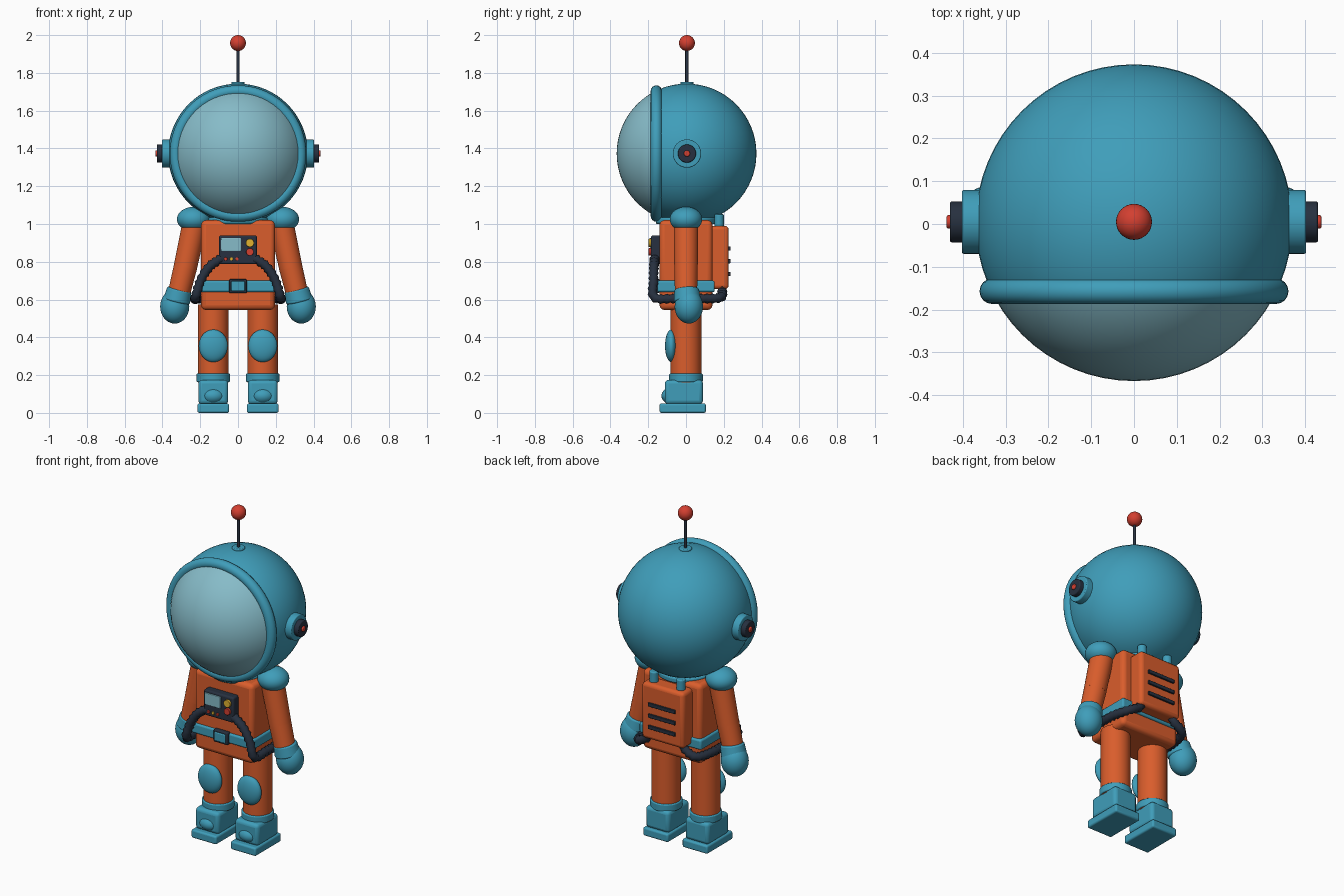
import bpy, bmesh, math
from mathutils import Vector, Matrix

if "Cube" in bpy.data.objects:
    bpy.data.objects.remove(bpy.data.objects["Cube"])


def mat(name, rgb):
    m = bpy.data.materials.new(name)
    m.diffuse_color = (*rgb, 1)
    m.use_nodes = True
    m.node_tree.nodes["Principled BSDF"].inputs["Base Color"].default_value = m.diffuse_color
    return m


TEAL = mat("teal", (0.05, 0.34, 0.49))
ORANGE = mat("orange", (0.70, 0.11, 0.025))
GLASS = mat("glass", (0.24, 0.50, 0.58))
DARK = mat("dark", (0.02, 0.03, 0.05))
RED = mat("red", (0.65, 0.05, 0.03))
YELLOW = mat("yellow", (0.75, 0.45, 0.03))


def finish(name, m, bevel=0, segs=3):
    o = bpy.context.object
    o.name = name
    o.data.materials.append(m)
    bpy.ops.object.shade_smooth_by_angle(angle=math.radians(35))
    if bevel:
        b = o.modifiers.new("bevel", 'BEVEL')
        b.width, b.segments, b.limit_method = bevel, segs, 'ANGLE'
    return o


def box(name, m, x, y, z, bevel=0.01):
    bpy.ops.mesh.primitive_cube_add(size=1)
    o = bpy.context.object
    o.data.transform(Matrix.Diagonal((x[1]-x[0], y[1]-y[0], z[1]-z[0], 1)))
    o.location = [(a[0]+a[1])/2 for a in (x, y, z)]
    return finish(name, m, bevel)


def ball(name, m, loc, r, segs=40):
    bpy.ops.mesh.primitive_uv_sphere_add(segments=segs, ring_count=segs//2, radius=1)
    o = bpy.context.object
    o.data.transform(Matrix.Diagonal((*r, 1)))
    o.location = loc
    return finish(name, m)


def rod(name, m, a, b, r1, r2=None, bevel=0, verts=40):
    a, b = Vector(a), Vector(b)
    bpy.ops.mesh.primitive_cone_add(vertices=verts, radius1=r1, radius2=r1 if r2 is None else r2,
                                    depth=(b-a).length, location=(a+b)/2,
                                    rotation=(b-a).to_track_quat('Z', 'Y').to_euler())
    return finish(name, m, bevel)


def shell(name, m, keep_back):
    # sphere cut at the visor plane
    o = ball(name, m, (0, 0.003, 1.373), (0.37,)*3, 64)
    bm = bmesh.new()
    bm.from_mesh(o.data)
    bmesh.ops.bisect_plane(bm, geom=bm.verts[:]+bm.edges[:]+bm.faces[:], plane_co=(0, -0.16, 0),
                           plane_no=(0, 1, 0), clear_inner=keep_back, clear_outer=not keep_back)
    bm.to_mesh(o.data)
    bm.free()


def hose(name, m, pts, r, step=0.013):
    # smooth path with alternating radius for the ribs
    p = [Vector(q) for q in pts]
    p = [2*p[0]-p[1]] + p + [2*p[-1]-p[-2]]
    fine = []
    for i in range(1, len(p)-2):
        a, b, c, d = p[i-1:i+3]
        for k in range(30):
            t = k/30
            fine.append(0.5*(2*b + (c-a)*t + (2*a-5*b+4*c-d)*t*t + (3*b-a-3*c+d)*t**3))
    path = [fine[0]]
    for q in fine:
        if (q-path[-1]).length >= step:
            path.append(q)
    cu = bpy.data.curves.new(name, 'CURVE')
    cu.dimensions, cu.bevel_depth, cu.bevel_resolution, cu.use_fill_caps = '3D', r, 4, True
    s = cu.splines.new('POLY')
    s.points.add(len(path)-1)
    for i, q in enumerate(path):
        s.points[i].co = (*q, 1)
        s.points[i].radius = 1 if i % 2 else 0.76
    cu.materials.append(m)
    bpy.context.collection.objects.link(bpy.data.objects.new(name, cu))


# helmet, visor and rim
shell("helmet", TEAL, True)
shell("visor", GLASS, False)
bpy.ops.mesh.primitive_torus_add(major_radius=0.331, minor_radius=0.03, major_segments=72,
                                 minor_segments=16, location=(0, -0.157, 1.373),
                                 rotation=(math.pi/2, 0, 0))
finish("visor_rim", TEAL)

# antenna
rod("antenna_base", TEAL, (0, 0.005, 1.72), (0, 0.005, 1.752), 0.035, bevel=0.005)
rod("antenna_rod", DARK, (0, 0.005, 1.74), (0, 0.005, 1.95), 0.009, verts=16)
ball("antenna_tip", RED, (0, 0.005, 1.958), (0.042,)*3, 32)

# torso, collar, belt and buckle
box("torso", ORANGE, (-0.195, 0.195), (-0.14, 0.14), (0.545, 1.02), 0.025)
rod("collar", TEAL, (0, 0, 1.0), (0, 0, 1.035), 0.16, bevel=0.01)
box("belt", TEAL, (-0.206, 0.206), (-0.152, 0.152), (0.64, 0.70), 0.01)
box("buckle_frame", DARK, (-0.047, 0.047), (-0.168, -0.14), (0.634, 0.708), 0.006)
box("buckle_plate", TEAL, (-0.036, 0.036), (-0.174, -0.15), (0.645, 0.697), 0.005)

# chest control panel
box("chest_panel", DARK, (-0.1, 0.1), (-0.185, -0.13), (0.787, 0.94), 0.01)
box("panel_screen", GLASS, (-0.09, 0.016), (-0.191, -0.17), (0.856, 0.926), 0.003)
for n, m, x, z, r in (("dial_top", YELLOW, 0.063, 0.9, 0.022), ("dial_low", RED, 0.063, 0.852, 0.02),
                      ("light_a", RED, -0.065, 0.815, 0.009), ("light_b", YELLOW, -0.035, 0.815, 0.009),
                      ("light_c", RED, -0.005, 0.815, 0.009)):
    rod(n, m, (x, -0.17, z), (x, -0.198 if r > 0.01 else -0.192, z), r, bevel=0.002, verts=24)

# backpack with vents
box("backpack", ORANGE, (-0.14, 0.14), (0.12, 0.226), (0.655, 0.99), 0.02)
for i, z in enumerate((0.735, 0.803, 0.87)):
    box(f"vent_{i}", DARK, (-0.09, 0.09), (0.21, 0.236), (z-0.011, z+0.011), 0.003)

for s, side in ((-1, "left"), (1, "right")):
    # ear pieces
    for n, m, a, b, r in (("ear_pad", TEAL, 0.33, 0.402, 0.075), ("ear_cap", DARK, 0.39, 0.43, 0.048),
                          ("ear_light", RED, 0.42, 0.438, 0.016)):
        rod(f"{side}_{n}", m, (s*a, 0.005, 1.373), (s*b, 0.005, 1.373), r, bevel=0.005)
    # backpack valve and ribbed hose
    rod(f"{side}_valve", TEAL, (s*0.09, 0.175, 0.97), (s*0.09, 0.175, 1.052), 0.025, bevel=0.006)
    hose(f"{side}_hose", DARK, [(s*x, y, z) for x, y, z in (
        (0.085, -0.165, 0.82), (0.15, -0.17, 0.775), (0.198, -0.172, 0.70), (0.225, -0.168, 0.612),
        (0.226, -0.06, 0.605), (0.222, 0.08, 0.605), (0.19, 0.18, 0.61), (0.125, 0.192, 0.645),
        (0.11, 0.19, 0.68))], 0.027)
    # arm
    ball(f"{side}_shoulder", TEAL, (s*0.235, 0, 1.025), (0.088, 0.086, 0.066))
    elbow = (s*0.279, 0, 0.77)
    rod(f"{side}_upper_arm", ORANGE, (s*0.228, 0, 1.01), elbow, 0.065, 0.062)
    ball(f"{side}_elbow", ORANGE, elbow, (0.062,)*3)
    rod(f"{side}_forearm", ORANGE, elbow, (s*0.318, 0, 0.61), 0.062, 0.058)
    rod(f"{side}_cuff", TEAL, (s*0.31, 0.003, 0.655), (s*0.325, 0.008, 0.59), 0.065, 0.072, bevel=0.008)
    ball(f"{side}_glove", TEAL, (s*0.335, 0.015, 0.563), (0.077, 0.075, 0.09))
    # leg
    lx = s*0.131
    rod(f"{side}_leg", ORANGE, (lx, 0, 0.16), (lx, 0, 0.575), 0.081)
    ball(f"{side}_knee_pad", TEAL, (lx, -0.078, 0.355), (0.077, 0.033, 0.086))
    # boot
    rod(f"{side}_boot_cuff", TEAL, (lx, 0, 0.163), (lx, 0, 0.208), 0.089, bevel=0.006)
    box(f"{side}_boot", TEAL, (lx-0.079, lx+0.079), (-0.112, 0.09), (0.045, 0.175), 0.02)
    ball(f"{side}_toe_cap", TEAL, (lx, -0.075, 0.09), (0.062, 0.055, 0.045))
    box(f"{side}_sole", TEAL, (lx-0.084, lx+0.084), (-0.14, 0.105), (0, 0.05), 0.01)
